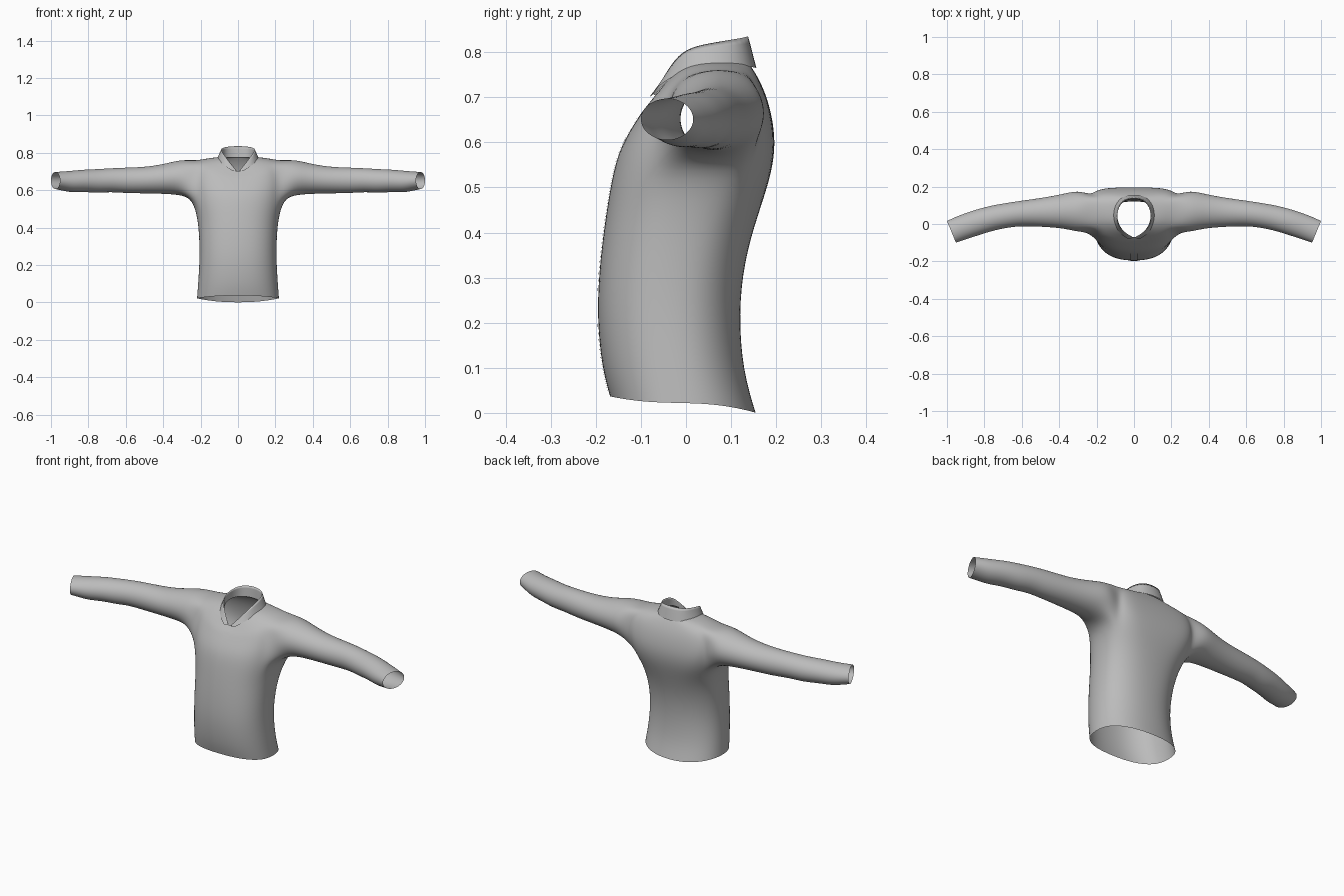
import bpy, bmesh
from math import sin, cos, pi, radians
from mathutils.bvhtree import BVHTree

cube = bpy.data.objects.get("Cube")
if cube:
    bpy.data.objects.remove(cube)

cloth = bpy.data.materials.new("grey_cloth")
cloth.use_nodes = True
GREY = (0.5, 0.5, 0.5, 1)
cloth.diffuse_color = GREY
cloth.node_tree.nodes["Principled BSDF"].inputs["Base Color"].default_value = GREY
cloth.node_tree.nodes["Principled BSDF"].inputs["Roughness"].default_value = 0.8


def make_object(name, bm, mirror=True, levels=2):
    """Turn a bmesh into a smooth, optionally mirrored and subdivided object."""
    bmesh.ops.recalc_face_normals(bm, faces=bm.faces)
    for f in bm.faces:
        f.smooth = True
    me = bpy.data.meshes.new(name)
    bm.to_mesh(me)
    bm.free()
    me.materials.append(cloth)
    ob = bpy.data.objects.new(name, me)
    bpy.context.scene.collection.objects.link(ob)
    if mirror:
        mod = ob.modifiers.new("mirror", 'MIRROR')
        mod.merge_threshold = 0.0005
    if levels:
        sub = ob.modifiers.new("smooth", 'SUBSURF')
        sub.levels = sub.render_levels = levels
    return ob


def bridge(bm, a, b, closed=False):
    """Join two equally long rows of vertices with quads."""
    n = len(a)
    for i in range(n if closed else n - 1):
        j = (i + 1) % n
        bm.faces.new((a[i], a[j], b[j], b[i]))


# Torso rows, hem to neck:
# front z, side z, back z, half width, front y, back y, side y, back roundness
ROWS = [
    (.037, .022, 0, .221, -.170, .156, -.01, .9),
    (.10, .10, .09, .215, -.188, .128, -.02, .9),
    (.22, .22, .22, .207, -.200, .118, -.03, .9),
    (.34, .34, .34, .208, -.192, .131, -.02, .85),
    (.44, .45, .44, .217, -.179, .161, .01, .8),
    (.52, .55, .52, .245, -.166, .188, .05, .65),
    (.575, .61, .58, .25, -.152, .198, .06, .55),
    (.615, .66, .63, .25, -.132, .196, .065, .5),
    (.645, .71, .68, .245, -.113, .186, .07, .5),
    (.668, .758, .72, .225, -.098, .172, .075, .55),
    (.685, .772, .755, .16, -.083, .154, .06, .65),
    (.70, .778, .775, .092, -.07, .14, .05, .7),
]
COLS = 12            # quads from front centre to back centre
C0, C1 = 4, 8        # armhole columns
R0, R1 = 5, 9        # armhole rows

bm = bmesh.new()
grid = []
for zf, zs, zb, w, yf, yb, ys, eb in ROWS:
    row = []
    for i in range(COLS + 1):
        a = pi * i / COLS
        c, s = cos(a), sin(a)
        if i in (0, COLS):
            s = 0
        e = .85 if c > 0 else eb
        k = abs(c) ** e
        y = ys + ((yf if c > 0 else yb) - ys) * k
        z = zs + ((zf if c > 0 else zb) - zs) * c * c
        row.append(bm.verts.new((w * s ** e, y, z)))
    grid.append(row)
for r in range(len(ROWS) - 1):
    for c in range(COLS):
        if not (R0 <= r < R1 and C0 <= c < C1):
            bm.faces.new((grid[r][c], grid[r][c + 1], grid[r + 1][c + 1], grid[r + 1][c]))

# Armhole loop: along the bottom, up the back, over the top, down the front
loop = [grid[R0][c] for c in range(C0, C1)]
loop += [grid[r][C1] for r in range(R0, R1)]
loop += [grid[R1][c] for c in range(C1, C0, -1)]
loop += [grid[r][C0] for r in range(R1, R0, -1)]

# Sleeve rings: x, front y, back y, bottom z, top z, slant of the ring
SLEEVE = [
    (.30, -.042, .180, .574, .764, 0),
    (.38, -.022, .160, .580, .743, 0),
    (.48, -.015, .141, .583, .724, 0),
    (.60, -.010, .124, .584, .720, .005),
    (.68, -.018, .111, .591, .717, .01),
    (.75, -.031, .098, .585, .712, .014),
    (.82, -.050, .079, .591, .710, .018),
    (.89, -.072, .054, .588, .703, .022),
    (.93, -.084, .038, .596, .700, .023),
    (.976, -.100, .016, .606, .697, .024),
]
for x, yf, yb, z0, z1, slant in SLEEVE:
    ring = []
    for k in range(16):
        a = radians(225) + 2 * pi * k / 16
        ring.append(bm.verts.new((
            x + slant * 1.025 * cos(a),
            (yf + yb) / 2 + (yb - yf) / 2 * 1.025 * cos(a),
            (z0 + z1) / 2 + (z1 - z0) / 2 * 1.025 * sin(a))))
    bridge(bm, loop, ring, closed=True)
    loop = ring
shirt = make_object("shirt_body_and_sleeves", bm)

# Collar: inner stand, fold line and turned-down outer edge, front to back
BASE = [(.003, -.07, .70), (.048, -.05, .732), (.086, 0, .768),
        (.092, .06, .776), (.07, .12, .775), (0, .138, .775)]
FOLD = [(.010, -.072, .708), (.050, -.043, .757), (.087, -.01, .808),
        (.092, .05, .822), (.074, .126, .834), (0, .143, .840)]
EDGE = [(.020, -.086, .695), (.066, -.062, .727), (.104, -.012, .757),
        (.116, .06, .780), (.086, .142, .768), (0, .163, .764)]
bm = bmesh.new()
rows = [[bm.verts.new(p) for p in line] for line in (BASE, FOLD, EDGE)]
bridge(bm, rows[0], rows[1])
bridge(bm, rows[1], rows[2])
crease = bm.edges.layers.float.new("crease_edge")
for a, b in zip(rows[1], rows[1][1:]):
    bm.edges.get((a, b))[crease] = .7
make_object("collar", bm)

# Button placket: a thin strip laid on the front of the body
bpy.context.view_layer.update()
tree = BVHTree.FromObject(shirt, bpy.context.evaluated_depsgraph_get())
bm = bmesh.new()
last = None
STEPS = 40
for i in range(STEPS + 1):
    z = .045 + (.675 - .045) * i / STEPS
    row = []
    for x in (-.018, -.006, .006, .018):
        hit = tree.ray_cast((x, -1, z), (0, 1, 0))[0]
        y = hit.y if hit else -.17
        row.append(bm.verts.new((x, y - .002, z)))
    if last:
        bridge(bm, last, row)
    last = row
make_object("button_placket", bm, mirror=False, levels=0)
